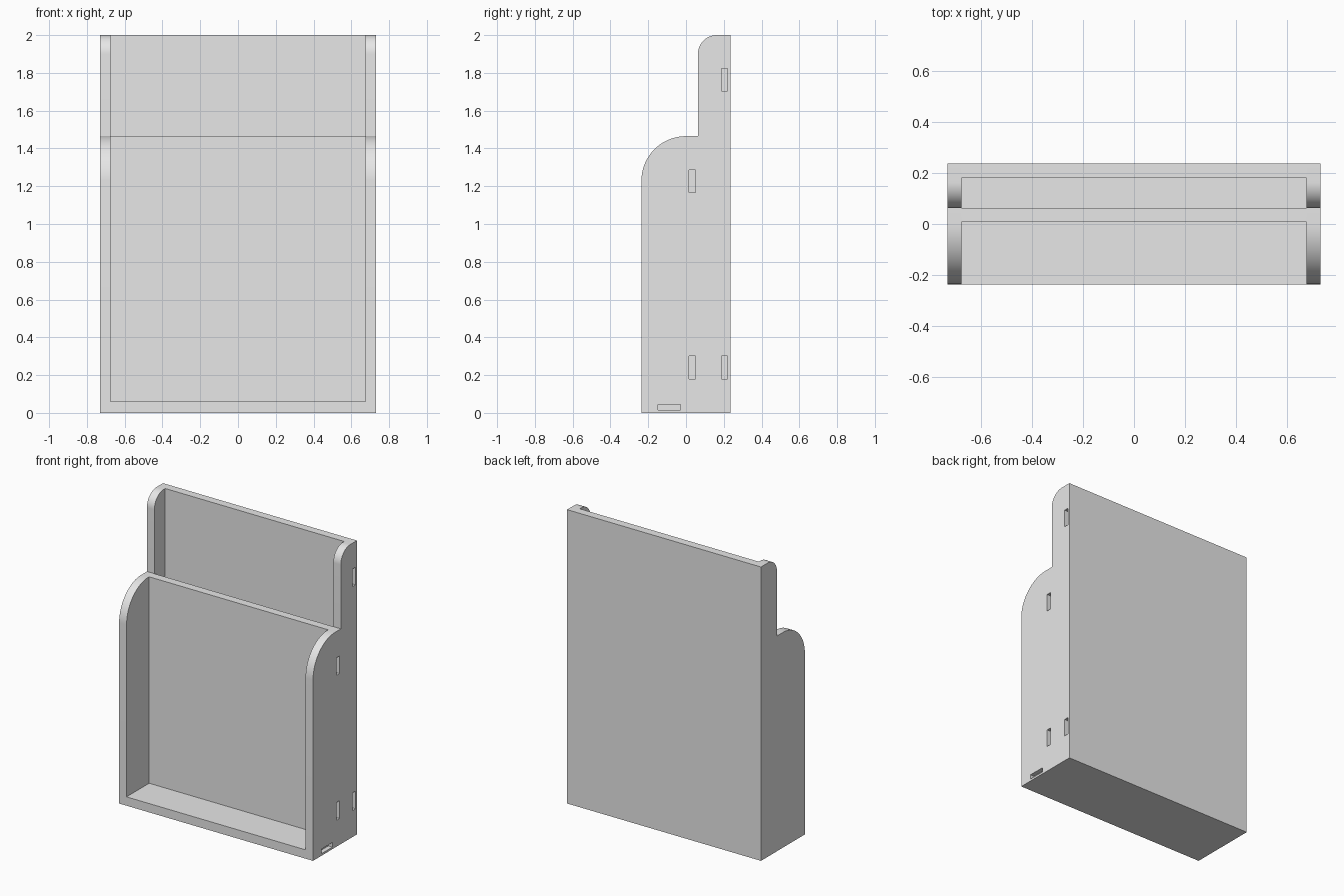
import bpy, bmesh, math

if "Cube" in bpy.data.objects:
    bpy.data.objects.remove(bpy.data.objects["Cube"], do_unlink=True)

grey = bpy.data.materials.new("light_grey")
grey.use_nodes = True
grey.diffuse_color = (0.8, 0.8, 0.8, 1)
grey.node_tree.nodes["Principled BSDF"].inputs["Base Color"].default_value = (0.8, 0.8, 0.8, 1)

W, D, T = 0.73, 0.236, 0.056      # half width, half depth, board thickness
INNER = W - T                     # inner face of the side boards
STEP_Y, STEP_Z, TOP = 0.063, 1.465, 2.0


def finish(bm, name):
    bmesh.ops.recalc_face_normals(bm, faces=bm.faces)
    mesh = bpy.data.meshes.new(name)
    bm.to_mesh(mesh)
    bm.free()
    mesh.materials.append(grey)
    obj = bpy.data.objects.new(name, mesh)
    bpy.context.collection.objects.link(obj)
    return obj


def add_box(bm, x, y, z):
    verts = bmesh.ops.create_cube(bm, size=1)["verts"]
    for v in verts:
        for i, (lo, hi) in enumerate((x, y, z)):
            v.co[i] = lo if v.co[i] < 0 else hi


def board(name, y, z):
    bm = bmesh.new()
    add_box(bm, (-INNER, INNER), y, z)
    return finish(bm, name)


def arc(y, z, r, steps):
    # quarter circle from the front tangent up to the top tangent
    angles = [math.pi / 2 * i / steps for i in range(steps + 1)]
    return [(y - r * math.cos(a), z + r * math.sin(a)) for a in angles]


def side(name, sign):
    r_low, r_top = 0.236, 0.1
    profile = [(D, 0), (-D, 0)]
    profile += arc(-D + r_low, STEP_Z - r_low, r_low, 24)
    profile += [(STEP_Y, STEP_Z)]
    profile += arc(STEP_Y + r_top, TOP - r_top, r_top, 20)
    profile += [(D, TOP)]
    bm = bmesh.new()
    face = bm.faces.new([bm.verts.new((sign * INNER, y, z)) for y, z in profile])
    out = bmesh.ops.extrude_face_region(bm, geom=[face])["geom"]
    moved = [v for v in out if isinstance(v, bmesh.types.BMVert)]
    bmesh.ops.translate(bm, verts=moved, vec=(sign * T, 0, 0))
    return finish(bm, name)


# Boards
board("floor_board", (-D, D - T), (0, 0.06))
board("divider_panel", (STEP_Y - T, STEP_Y), (0.06, STEP_Z))
board("back_panel", (D - T, D), (0, TOP))
sides = [side("left_side", 1), side("right_side", -1)]

# Joint slots in the outer face of the left side
bm = bmesh.new()
slot_x = (W - 0.03, W + 0.05)
for y, centres in ((0.033, (0.24, 1.226)), (0.205, (0.24, 1.764))):
    for z in centres:
        add_box(bm, slot_x, (y - 0.016, y + 0.016), (z - 0.06, z + 0.06))
add_box(bm, slot_x, (-0.147, -0.028), (0.014, 0.045))
cutter = finish(bm, "slot_cutter")
cutter.hide_render = True

cut = sides[0].modifiers.new("slots", "BOOLEAN")
cut.operation = "DIFFERENCE"
cut.solver = "EXACT"
cut.object = cutter
bpy.context.view_layer.objects.active = sides[0]
bpy.ops.object.modifier_apply(modifier=cut.name)
bpy.data.objects.remove(cutter, do_unlink=True)

# Smooth the rounded corners
for obj in bpy.context.view_layer.objects:
    obj.select_set(obj in sides)
bpy.context.view_layer.objects.active = sides[0]
bpy.ops.object.shade_smooth_by_angle(angle=math.radians(30))
